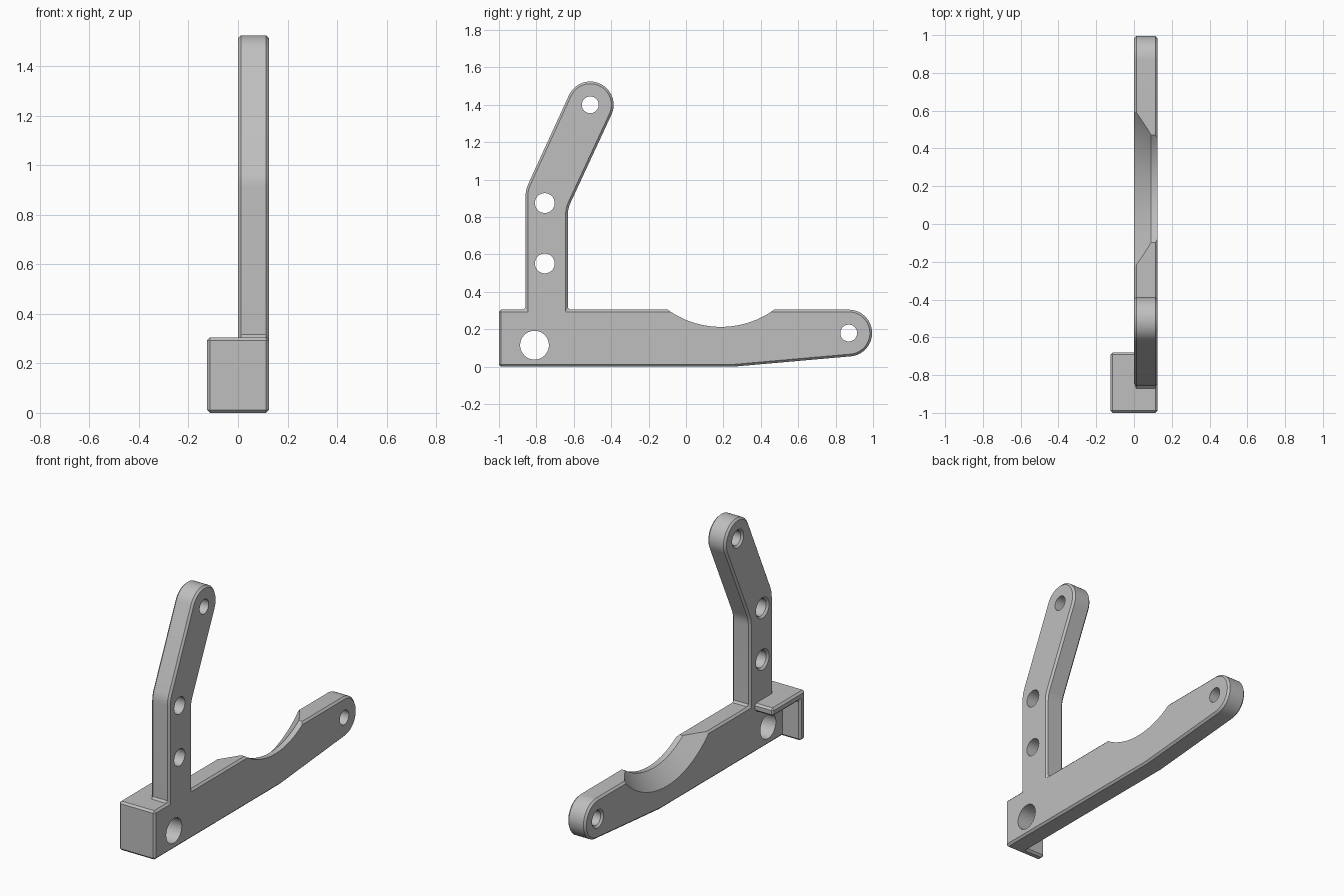
import bpy, bmesh, math
from mathutils import Vector

default = bpy.data.objects.get("Cube")
if default:
    bpy.data.objects.remove(default, do_unlink=True)

THICK = 0.125
CHAMFER = 0.012

grey = bpy.data.materials.new("metal grey")
grey.use_nodes = True
grey.diffuse_color = (0.52, 0.52, 0.52, 1)
grey.node_tree.nodes["Principled BSDF"].inputs["Base Color"].default_value = (0.52, 0.52, 0.52, 1)


def finish(bm, name):
    bmesh.ops.recalc_face_normals(bm, faces=bm.faces)
    mesh = bpy.data.meshes.new(name)
    bm.to_mesh(mesh)
    bm.free()
    mesh.materials.append(grey)
    ob = bpy.data.objects.new(name, mesh)
    bpy.context.collection.objects.link(ob)
    return ob


def activate(ob):
    bpy.ops.object.select_all(action='DESELECT')
    ob.select_set(True)
    bpy.context.view_layer.objects.active = ob


def extrude(name, outline, x0, x1):
    """Side outline in (y, z), extruded along x, with chamfered edges."""
    bm = bmesh.new()
    face = bm.faces.new([bm.verts.new((x0, y, z)) for y, z in outline])
    new = bmesh.ops.extrude_face_region(bm, geom=[face])["geom"]
    bmesh.ops.translate(bm, vec=(x1 - x0, 0, 0),
                        verts=[v for v in new if isinstance(v, bmesh.types.BMVert)])
    ob = finish(bm, name)
    mod = ob.modifiers.new("chamfer", 'BEVEL')
    mod.width, mod.segments = CHAMFER, 1
    mod.limit_method, mod.angle_limit = 'ANGLE', math.radians(50)
    mod.use_clamp_overlap = False
    activate(ob)
    bpy.ops.object.modifier_apply(modifier=mod.name)
    return ob


def cut(ob, y, z, profile, sides):
    """Cut a turned shape, profile in (x, radius), about an axis along x."""
    bm = bmesh.new()
    rings = [[bm.verts.new((x, y + r * math.cos(i * math.tau / sides),
                            z + r * math.sin(i * math.tau / sides)))
              for i in range(sides)] for x, r in profile]
    for a, b in zip(rings, rings[1:]):
        for i in range(sides):
            j = (i + 1) % sides
            bm.faces.new((a[i], a[j], b[j], b[i]))
    bm.faces.new(rings[0])
    bm.faces.new(rings[-1])
    cutter = finish(bm, "cutter")
    cutter.hide_render = True
    mod = ob.modifiers.new("cut", 'BOOLEAN')
    mod.operation, mod.solver, mod.object = 'DIFFERENCE', 'EXACT', cutter
    activate(ob)
    bpy.ops.object.modifier_apply(modifier=mod.name)
    bpy.data.objects.remove(cutter, do_unlink=True)


def arc(y, z, r, start, end, steps=24):
    angles = [math.radians(start + (end - start) * i / steps) for i in range(steps + 1)]
    return [(y + r * math.cos(a), z + r * math.sin(a)) for a in angles]


def bend(before, corner, after, size=0.035, steps=4):
    """Soft corner between two straight edges."""
    b, c, a = Vector(before), Vector(corner), Vector(after)
    p, q = c + (b - c).normalized() * size, c + (a - c).normalized() * size
    pts = []
    for i in range(steps + 1):
        t = i / steps
        pts.append(tuple(p * (1 - t) ** 2 + c * 2 * t * (1 - t) + q * t * t))
    return pts


# Side plate: beam with rounded tip, upright and leaning arm
TOP = 0.305
tip = arc(0.87, 0.18, 0.125, -85, 90)
arm_end = arc(-0.512, 1.40, 0.125, -24.6, 155.4)
back_foot, front_foot = (-0.632, TOP), (-0.858, TOP)
outline = [(-1, 0), (0.25, 0)] + tip + [back_foot]
outline += bend(back_foot, (-0.632, 0.845), arm_end[0])
outline += arm_end
outline += bend(arm_end[-1], (-0.858, 0.945), front_foot)
outline += [front_foot, (-1, TOP)]
plate = extrude("side_plate", outline, 0, THICK)

# Bolt holes, countersunk on the inner side
for y, z, r in [(-0.512, 1.40, 0.045), (-0.755, 0.875, 0.053),
                (-0.755, 0.552, 0.053), (0.87, 0.18, 0.045)]:
    cut(plate, y, z, [(-0.01, r + 0.022), (0.012, r), (0.2, r)], 32)

# Large plain pivot hole
cut(plate, -0.81, 0.115, [(-0.1, 0.077), (0.2, 0.077)], 40)

# Round clearance scoop, widening toward the inner side
cut(plate, 0.187, 0.70, [(-0.05, 0.627), (0.09, 0.487), (0.2, 0.487)], 128)

# Corner bracket: front wall and top ledge
WALL = 0.05
bracket = extrude("corner_bracket",
                  [(-1, 0), (-1 + WALL, 0), (-1 + WALL, TOP - WALL),
                   (-0.68, TOP - WALL), (-0.68, TOP), (-1, TOP)],
                  -THICK, 0.03)

for ob in (plate, bracket):
    activate(ob)
    bpy.ops.object.shade_smooth_by_angle(angle=math.radians(25))
